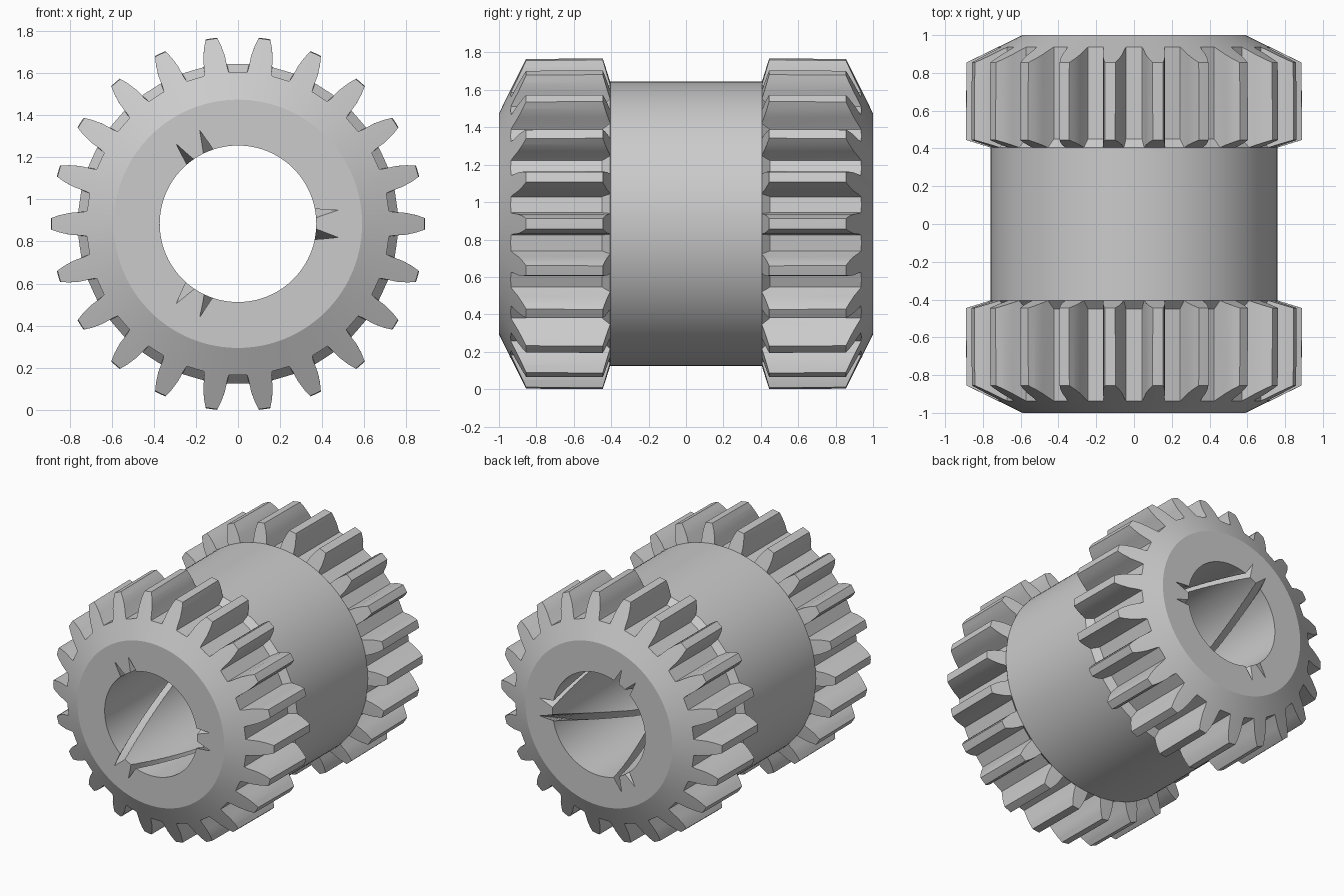
import bpy, bmesh
from math import pi, sin, cos, radians

if "Cube" in bpy.data.objects:
    bpy.data.objects.remove(bpy.data.objects["Cube"])

TEETH, SEG, CZ = 22, 132, 0.884


def point(r, a, y):
    return (r * cos(a), y, CZ + r * sin(a))


def new_object(name, bm):
    bmesh.ops.recalc_face_normals(bm, faces=bm.faces)
    mesh = bpy.data.meshes.new(name)
    bm.to_mesh(mesh)
    bm.free()
    ob = bpy.data.objects.new(name, mesh)
    bpy.context.collection.objects.link(ob)
    return ob


def bridge(bm, a, b):
    n = len(a)
    for i in range(n):
        bm.faces.new((a[i], a[(i + 1) % n], b[(i + 1) % n], b[i]))


def sweep(bm, sections):
    """Capped solid through a list of closed sections."""
    rings = [[bm.verts.new(p) for p in s] for s in sections]
    for a, b in zip(rings, rings[1:]):
        bridge(bm, a, b)
    bm.faces.new(rings[0])
    bm.faces.new(rings[-1])


# Turned blank: bore, end faces, cones, gear rims and waist
half = [(0.372, -1), (0.59, -1), (0.887, -0.855), (0.89, -0.445), (0.76, -0.405)]
profile = half + [(r, -y) for r, y in reversed(half)]
bm = bmesh.new()
rings = [[bm.verts.new(point(r, 2 * pi * i / SEG, y)) for i in range(SEG)]
         for r, y in profile]
for k in range(len(rings)):
    bridge(bm, rings[k], rings[(k + 1) % len(rings)])
body = new_object("double_gear", bm)

# Gaps between teeth: (radius, half tooth width), with a ramped inner end
gap = [(0.72, 0.060), (0.74, 0.056), (0.80, 0.052), (0.85, 0.041), (0.89, 0.027), (0.95, 0.012)]
ramp = [(0.804, 0.051), (0.812, 0.0495), (0.825, 0.047), (0.85, 0.041), (0.89, 0.027), (0.95, 0.012)]


def gap_section(table, mid, y):
    left = [point(r, mid + pi / TEETH - w / r, y) for r, w in table]
    right = [point(r, mid - pi / TEETH + w / r, y) for r, w in table]
    return left + right[::-1]


bm = bmesh.new()
for side in (-1, 1):
    for i in range(TEETH):
        mid = 2 * pi * (i + 0.5) / TEETH
        sweep(bm, [gap_section(gap, mid, side * 1.1),
                   gap_section(gap, mid, side * 0.45),
                   gap_section(ramp, mid, side * 0.36)])
cutters = [new_object("tooth_gap_cutter", bm)]

# Crossing helical V grooves in the bore, three in each direction
STEPS = 40
for direction in (1, -1):
    bm = bmesh.new()
    for k in range(3):
        sections = []
        for s in range(STEPS + 1):
            y = -1.03 + 2.06 * s / STEPS
            a = radians(120 * k + 60 + direction * 52.3 * y)
            sections.append([point(0.30, a - 0.13, y), point(0.48, a, y),
                             point(0.30, a + 0.13, y)])
        sweep(bm, sections)
    cutters.append(new_object("groove_cutter", bm))

# Cut, bake the result and drop the cutters
for c in cutters:
    c.hide_render = True
    m = body.modifiers.new(c.name, 'BOOLEAN')
    m.operation = 'DIFFERENCE'
    m.solver = 'EXACT'
    m.object = c
dg = bpy.context.evaluated_depsgraph_get()
baked = bpy.data.meshes.new_from_object(body.evaluated_get(dg))
body.modifiers.clear()
body.data = baked
for c in cutters:
    bpy.data.objects.remove(c, do_unlink=True)

bpy.context.view_layer.objects.active = body
body.select_set(True)
bpy.ops.object.shade_smooth_by_angle(angle=radians(20))
